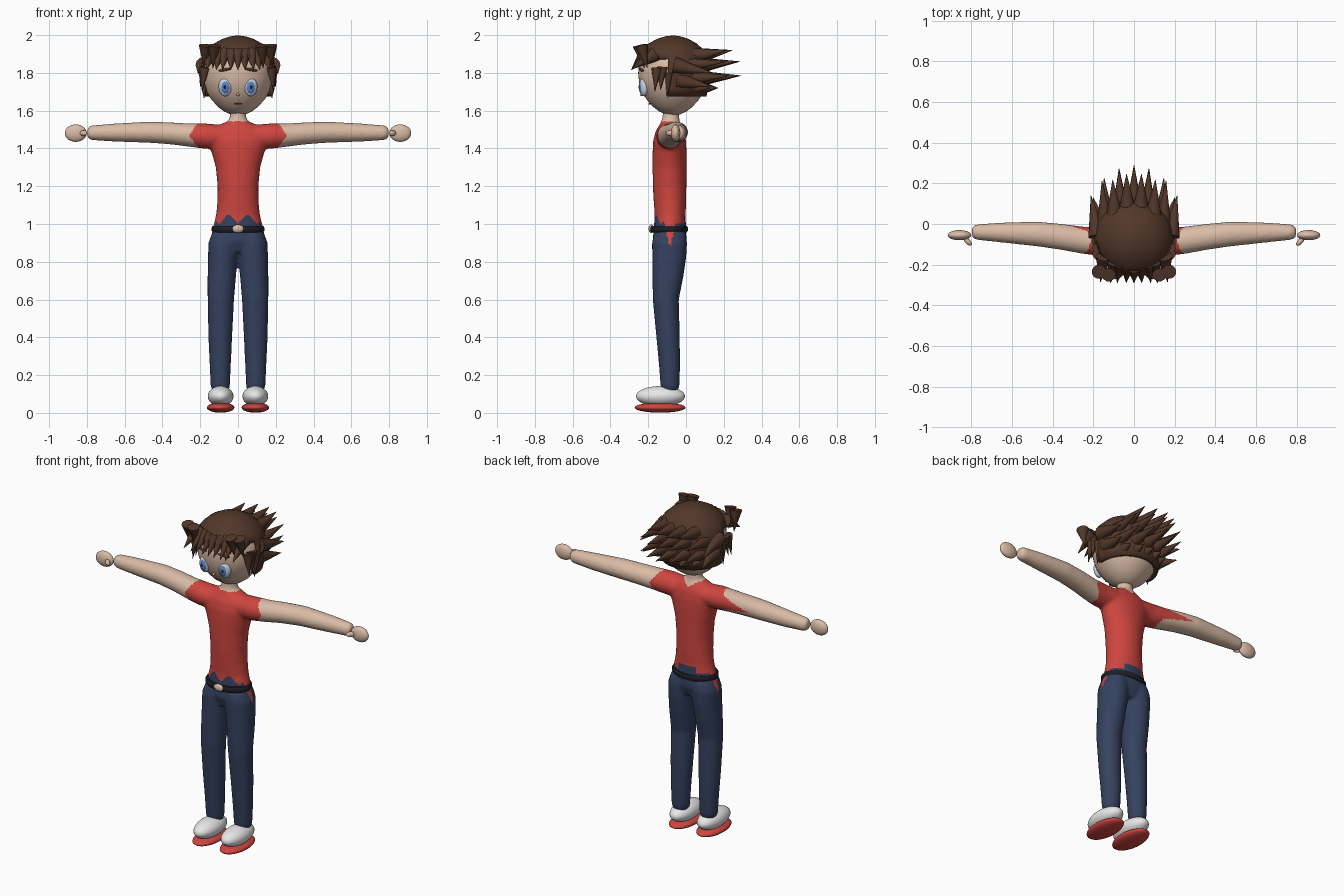
import bpy, bmesh, math
from mathutils import Vector, Matrix


def material(name, rgb):
    m = bpy.data.materials.new(name)
    m.diffuse_color = (*rgb, 1)
    return m


SKIN = material("skin", (0.70, 0.50, 0.38))
RED = material("red", (0.62, 0.06, 0.05))
NAVY = material("navy", (0.035, 0.053, 0.115))
BROWN = material("brown", (0.085, 0.038, 0.022))
DARK = material("dark", (0.013, 0.014, 0.02))
WHITE = material("white", (0.80, 0.80, 0.80))
BLUE = material("blue", (0.10, 0.22, 0.55))
PALE = material("pale_blue", (0.62, 0.72, 0.85))


def finish(bm, name, *mats, angle=50):
    bmesh.ops.recalc_face_normals(bm, faces=bm.faces)
    me = bpy.data.meshes.new(name)
    bm.to_mesh(me)
    bm.free()
    for m in mats:
        me.materials.append(m)
    ob = bpy.data.objects.new(name, me)
    bpy.context.collection.objects.link(ob)
    bpy.ops.object.select_all(action='DESELECT')
    ob.select_set(True)
    bpy.context.view_layer.objects.active = ob
    bpy.ops.object.shade_smooth_by_angle(angle=math.radians(angle))
    return ob


def loft(bm, rings, n=32):
    """Closed tube through rings of (centre, u radius vector, v radius vector)."""
    loops = []
    for c, u, v in rings:
        c, u, v = Vector(c), Vector(u), Vector(v)
        loops.append([bm.verts.new(c + u * math.cos(2 * math.pi * i / n) + v * math.sin(2 * math.pi * i / n))
                      for i in range(n)])
    for a, b in zip(loops, loops[1:]):
        for i in range(n):
            bm.faces.new((a[i], a[(i + 1) % n], b[(i + 1) % n], b[i]))
    bm.faces.new(loops[0])
    bm.faces.new(loops[-1])
    return loops


def upright(rows):
    """Rings stacked along z from (z, cx, rx, cy, ry)."""
    return [((cx, cy, z), (rx, 0, 0), (0, ry, 0)) for z, cx, rx, cy, ry in rows]


def ball(name, c, r, mat, rot=(0, 0, 0), seg=32):
    bm = bmesh.new()
    bmesh.ops.create_uvsphere(bm, u_segments=seg, v_segments=seg // 2, radius=1)
    m = Matrix.Rotation(rot[2], 4, 'Z') @ Matrix.Rotation(rot[1], 4, 'Y') @ Matrix.Rotation(rot[0], 4, 'X')
    bm.transform(Matrix.Translation(c) @ m @ Matrix.Diagonal((*r, 1)))
    return finish(bm, name, mat, angle=80)


def spike(bm, base, tip, r, flat=1.0):
    """Hair lock: a cone from base to tip."""
    base, tip = Vector(base), Vector(tip)
    d = tip - base
    m = Matrix.Translation((base + tip) / 2) @ d.to_track_quat('Z', 'Y').to_matrix().to_4x4()
    bmesh.ops.create_cone(bm, cap_ends=True, segments=12, radius1=r, radius2=0.001, depth=d.length,
                          matrix=m @ Matrix.Diagonal((1, flat, 1, 1)))


# Body: torso, neck, arms and legs fused into one skin
bm = bmesh.new()
loft(bm, upright([
    (0.85, 0, 0.10, -0.086, 0.070), (0.91, 0, 0.147, -0.087, 0.090), (0.98, 0, 0.133, -0.085, 0.085),
    (1.05, 0, 0.116, -0.084, 0.082), (1.12, 0, 0.109, -0.085, 0.086), (1.20, 0, 0.108, -0.087, 0.089),
    (1.30, 0, 0.118, -0.087, 0.090), (1.38, 0, 0.140, -0.087, 0.090), (1.44, 0, 0.165, -0.087, 0.087),
    (1.49, 0, 0.16, -0.085, 0.076), (1.525, 0, 0.10, -0.083, 0.058), (1.545, 0, 0.052, -0.082, 0.048),
    (1.57, 0, 0.043, -0.08, 0.044), (1.62, 0, 0.042, -0.08, 0.043)]))
for s in (1, -1):
    loft(bm, upright([
        (0.11, s * 0.092, 0.040, -0.085, 0.038), (0.14, s * 0.094, 0.051, -0.085, 0.050),
        (0.25, s * 0.094, 0.056, -0.087, 0.056), (0.40, s * 0.094, 0.063, -0.095, 0.062),
        (0.60, s * 0.091, 0.070, -0.107, 0.069), (0.72, s * 0.086, 0.075, -0.096, 0.082),
        (0.82, s * 0.080, 0.079, -0.089, 0.090), (0.90, s * 0.076, 0.081, -0.087, 0.093),
        (0.95, s * 0.070, 0.068, -0.086, 0.085)]))
    arm = [(0.08, -0.085, 0.070, 1.463, 0.062), (0.17, -0.088, 0.069, 1.465, 0.067),
           (0.25, -0.080, 0.067, 1.470, 0.062), (0.36, -0.063, 0.064, 1.480, 0.058),
           (0.47, -0.050, 0.061, 1.486, 0.056), (0.65, -0.042, 0.049, 1.484, 0.048),
           (0.775, -0.040, 0.038, 1.483, 0.039), (0.797, -0.040, 0.026, 1.483, 0.027)]
    loft(bm, [((s * x, cy, cz), (0, ry, 0), (0, 0, rz)) for x, cy, ry, cz, rz in arm])
body = finish(bm, "body", SKIN, RED, NAVY)
rm = body.modifiers.new("fuse", 'REMESH')
rm.mode = 'VOXEL'
rm.voxel_size = 0.009
sm = body.modifiers.new("soften", 'SMOOTH')
sm.iterations = 6
for mod in ("fuse", "soften"):
    bpy.ops.object.modifier_apply(modifier=mod)
if len(body.data.materials) < 3:
    body.data.materials.clear()
    for m in (SKIN, RED, NAVY):
        body.data.materials.append(m)


def zigzag(t, period):
    return abs(((t / period) % 1) * 2 - 1)


def clothing(p, n):
    x, y, z = abs(p.x), p.y, p.z
    # ragged hem of the shirt
    if x > 0.10 and abs(y + 0.085) < 0.03:
        hem = 0.87 + 4.5 * abs(y + 0.085)
    elif y < -0.085:
        hem = 1.0 + 0.055 * (1 - zigzag(x, 0.10))
    else:
        hem = 1.04 if x < 0.06 else 1.0
    if z < hem:
        return 2
    # neckline, with a notch at the nape
    if x < 0.07 and z > (1.51 + x * 0.7 if y > -0.06 else 1.543):
        return 0
    # ragged sleeves, the left one with a long point at the back
    cuff = 0.215 + 0.045 * zigzag(z - 1.47, 0.12)
    if p.x < 0 and n.y > 0.1:
        cuff = max(cuff, 0.42 - 5.0 * abs(z - 1.475))
    return 1 if x < cuff else 0


for f in body.data.polygons:
    f.material_index = clothing(f.center, f.normal)
    f.use_smooth = True

# Head
bm = bmesh.new()
loft(bm, upright([(z, 0, r, -0.07, r * 0.98) for z, r in (
    (1.575, 0.012), (1.58, 0.04), (1.595, 0.072), (1.62, 0.106), (1.66, 0.142), (1.70, 0.166), (1.75, 0.182),
    (1.80, 0.187), (1.85, 0.183), (1.90, 0.16), (1.95, 0.11), (1.97, 0.05))]), 48)
finish(bm, "head", SKIN)

# Hair cap, open over the face
bm = bmesh.new()
rows = [(1.675, 0.178), (1.72, 0.188), (1.78, 0.195), (1.83, 0.196), (1.88, 0.187), (1.92, 0.165),
        (1.955, 0.128), (1.98, 0.083), (1.993, 0.042), (1.998, 0.006)]
loft(bm, upright([(z, 0, r, -0.07, r) for z, r in rows]), 48)
gone = [f for f in bm.faces if len(f.verts) > 4 and f.calc_center_median().z < 1.8
        or f.calc_center_median().z < 1.88 and f.calc_center_median().y < -0.105]
bmesh.ops.delete(bm, geom=gone, context='FACES')
cap = finish(bm, "hair_cap", BROWN)
so = cap.modifiers.new("thickness", 'SOLIDIFY')
so.thickness = 0.025
so.offset = -1

# Fringe, sideburns and swept-back locks
bm = bmesh.new()
for x in (-0.105, -0.075, -0.035, 0.0, 0.035, 0.075, 0.105):
    spike(bm, (x * 0.95, -0.185 - 0.03 * (1 - abs(x) / 0.105), 1.91), (x * 1.1, -0.29, 1.815), 0.034)
for s in (1, -1):
    for x, y, r in ((0.125, -0.25, 0.034), (0.172, -0.235, 0.036)):
        spike(bm, (s * x, y, 1.945), (s * (x + 0.008), y + 0.03, 1.825), r)
    spike(bm, (s * 0.15, -0.16, 1.90), (s * 0.165, -0.285, 1.82), 0.04)
    for y, top, low in ((-0.155, 1.825, 1.70), (-0.125, 1.83, 1.71), (-0.09, 1.80, 1.665)):
        spike(bm, (s * 0.178, y, top), (s * (0.19 if y < -0.1 else 0.18), y - 0.01, low), 0.032, 0.7)
    spike(bm, (s * 0.18, -0.06, 1.84), (s * 0.212, 0.14, 1.80), 0.045)
    spike(bm, (s * 0.16, -0.04, 1.76), (s * 0.20, 0.13, 1.73), 0.045)
finish(bm, "fringe_and_side_locks", BROWN)

bm = bmesh.new()
for z, tip_z, reach, xs in ((1.89, 1.92, 0.25, (-0.10, -0.035, 0.035, 0.10)),
                            (1.84, 1.86, 0.285, (-0.15, -0.07, 0.0, 0.07, 0.15)),
                            (1.77, 1.785, 0.29, (-0.14, -0.07, 0.0, 0.07, 0.14)),
                            (1.72, 1.72, 0.17, (-0.12, -0.06, 0.0, 0.06, 0.12))):
    for x in xs:
        back = -0.07 + math.sqrt(0.17 ** 2 - x * x) - 0.03
        spike(bm, (x * 0.95, back, z), (x * 1.05, reach - 3.2 * x * x, tip_z), 0.042)
finish(bm, "back_locks", BROWN)

# Eyes and brows
for s, side in ((1, "right"), (-1, "left")):
    tilt = (0, 0, s * 0.25)
    ball(side + "_eye", (s * 0.068, -0.222, 1.727), (0.035, 0.024, 0.051), PALE, tilt)
    ball(side + "_iris", (s * 0.067, -0.230, 1.725), (0.026, 0.0195, 0.039), BLUE, tilt)
    ball(side + "_pupil", (s * 0.067, -0.236, 1.725), (0.012, 0.016, 0.019), DARK, tilt, 16)
    ball(side + "_brow", (s * 0.070, -0.237, 1.817), (0.036, 0.009, 0.008), BROWN, (0, s * 0.15, s * 0.35), 16)

# Nose and mouth
ball("nose", (0, -0.234, 1.685), (0.008, 0.010, 0.008), SKIN, seg=16)
ball("mouth", (0, -0.190, 1.636), (0.021, 0.010, 0.0045), BROWN, seg=16)

# Hands and thumbs
for s, side in ((1, "right"), (-1, "left")):
    ball(side + "_hand", (s * 0.859, -0.055, 1.481), (0.058, 0.025, 0.046), SKIN)
    ball(side + "_thumb", (s * 0.818, -0.086, 1.481), (0.026, 0.013, 0.015), SKIN, (0, 0, s * 0.8), 16)

# Shoes and soles
for s, side in ((1, "right"), (-1, "left")):
    ball(side + "_shoe", (s * 0.092, -0.135, 0.088), (0.068, 0.130, 0.054), WHITE)
    ball(side + "_sole", (s * 0.092, -0.137, 0.028), (0.073, 0.135, 0.027), RED)

# Belt and buckle
bm = bmesh.new()
n = 48
prof = [(0.0, -0.017), (0.006, -0.008), (0.006, 0.008), (0.0, 0.017), (-0.012, 0.017), (-0.012, -0.017)]
ring = []
for i in range(n):
    a = 2 * math.pi * i / n
    ring.append([bm.verts.new(((0.134 + d) * math.cos(a), -0.090 + (0.094 + d) * math.sin(a), 0.973 + h))
                 for d, h in prof])
for i in range(n):
    a, b = ring[i], ring[(i + 1) % n]
    for j in range(len(prof)):
        k = (j + 1) % len(prof)
        bm.faces.new((a[j], b[j], b[k], a[k]))
finish(bm, "belt", DARK)
ball("buckle", (0, -0.184, 0.975), (0.031, 0.014, 0.022), SKIN)
